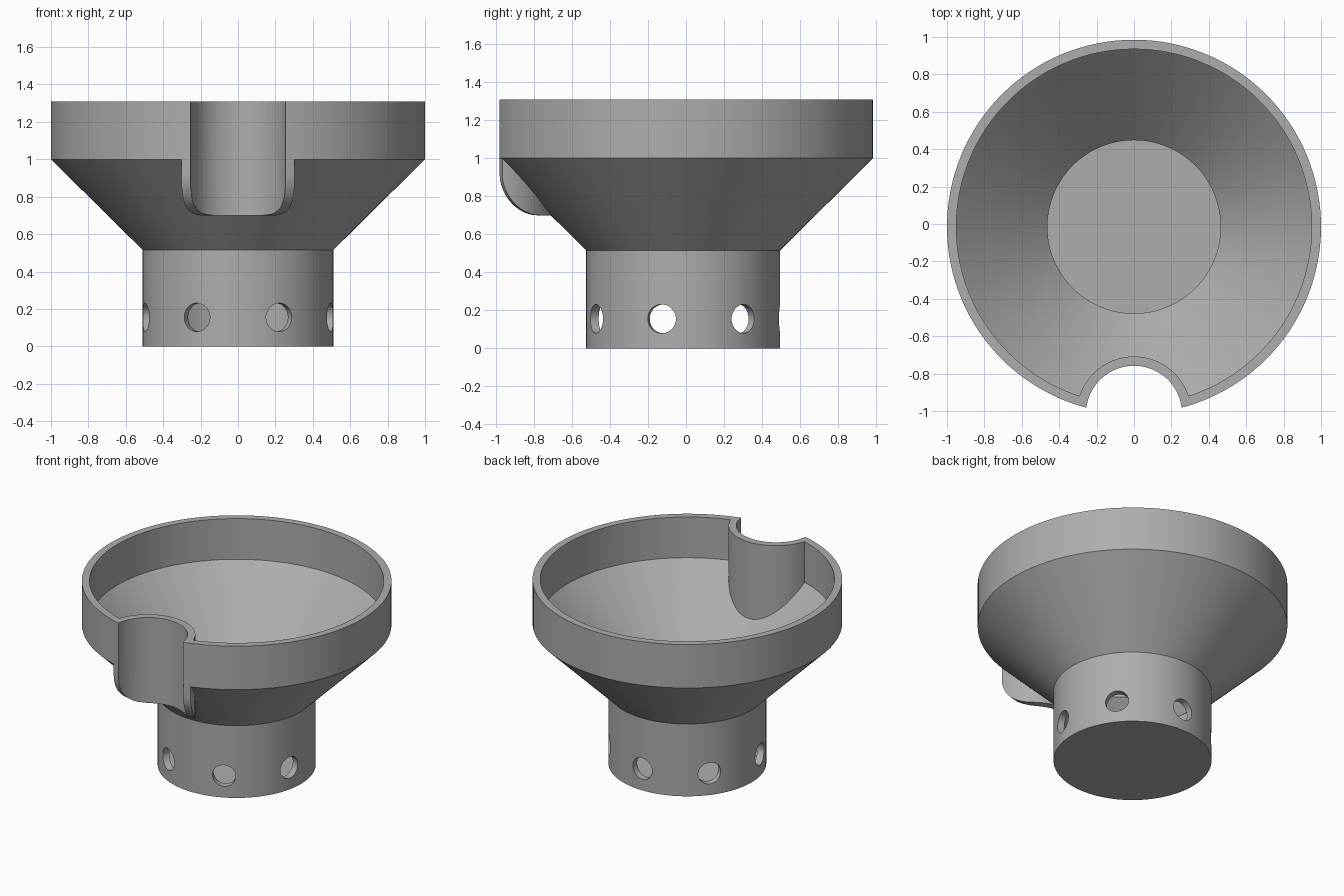
import bpy, bmesh, math
from mathutils import Matrix

if "Cube" in bpy.data.objects:
    bpy.data.objects.remove(bpy.data.objects["Cube"])

CY = -0.015                      # y of the funnel axis
TOP, SEG = 1.31, 128
WALL = 0.05

grey = bpy.data.materials.new("grey")
grey.diffuse_color = (0.42, 0.42, 0.42, 1)
grey.use_nodes = True
grey.node_tree.nodes["Principled BSDF"].inputs["Base Color"].default_value = grey.diffuse_color


def finish(name, bm):
    bmesh.ops.recalc_face_normals(bm, faces=bm.faces)
    me = bpy.data.meshes.new(name)
    bm.to_mesh(me)
    bm.free()
    me.materials.append(grey)
    ob = bpy.data.objects.new(name, me)
    bpy.context.collection.objects.link(ob)
    return ob


def lathe(name, profile):
    """Revolve (radius, z) points, which start and end on the axis."""
    bm = bmesh.new()
    vs = [bm.verts.new((r, 0, z)) for r, z in profile]
    es = [bm.edges.new(p) for p in zip(vs, vs[1:])]
    bmesh.ops.spin(bm, geom=vs + es, cent=(0, 0, 0), axis=(0, 0, 1),
                   angle=2 * math.pi, steps=SEG, use_duplicate=False)
    bmesh.ops.remove_doubles(bm, verts=bm.verts, dist=1e-5)
    ob = finish(name, bm)
    ob.data.transform(Matrix.Translation((0, CY, 0)))
    return ob


def cylinder(name, radius, depth, matrix, segments):
    bm = bmesh.new()
    bmesh.ops.create_cone(bm, cap_ends=True, segments=segments, radius1=radius,
                          radius2=radius, depth=depth, matrix=matrix)
    return finish(name, bm)


def combine(ob, other, operation):
    """Apply a boolean and discard the second object."""
    mod = ob.modifiers.new("boolean", 'BOOLEAN')
    mod.operation, mod.object, mod.solver = operation, other, 'EXACT'
    bpy.context.view_layer.update()
    deps = bpy.context.evaluated_depsgraph_get()
    me = bpy.data.meshes.new_from_object(ob.evaluated_get(deps))
    ob.modifiers.clear()
    ob.data = me
    bpy.data.objects.remove(other)


def post(name, radius):
    """Upright cylinder at the front of the rim."""
    return cylinder(name, radius, 2.0,
                    Matrix.Translation((0, CY - 1.0, 1.4)), 96)


# Outer form: base, cone and rim
funnel = lathe("funnel", [(0, 0), (0.51, 0), (0.51, 0.515), (1, 1), (1, TOP), (0, TOP)])

# Spout pocket bulging below the rim, with a rounded lower edge
R = 0.22
arc = [(0.999 - R + R * math.sin(a), 0.7 + R - R * math.cos(a))
       for a in (math.pi / 2 * i / 14 for i in range(15))]
pocket = lathe("pocket", [(0, 0.7)] + arc + [(0.999, 1.01), (0, 1.01)])
combine(pocket, post("pocket_outer", 0.257 + WALL), 'INTERSECT')
combine(funnel, pocket, 'UNION')

# Hollow inside, leaving the pocket wall standing
hollow = lathe("hollow", [(0, WALL), (0.463, WALL), (0.463, 0.535), (0.95, 1.02),
                          (0.95, 1.6), (0, 1.6)])
combine(hollow, post("pocket_wall", 0.257 + WALL), 'DIFFERENCE')
combine(funnel, hollow, 'DIFFERENCE')
combine(funnel, post("pocket_cut", 0.257), 'DIFFERENCE')

# Seven drain holes around the base
for i in range(7):
    m = (Matrix.Translation((0, CY, 0.155))
         @ Matrix.Rotation(math.pi / 2 + i * 2 * math.pi / 7, 4, 'Z')
         @ Matrix.Translation((0.5, 0, 0)) @ Matrix.Rotation(math.pi / 2, 4, 'Y'))
    combine(funnel, cylinder("drain_hole", 0.076, 0.3, m, 40), 'DIFFERENCE')

# Smooth shading with crisp edges
bpy.context.view_layer.objects.active = funnel
funnel.select_set(True)
bpy.ops.object.shade_smooth_by_angle(angle=math.radians(30))
